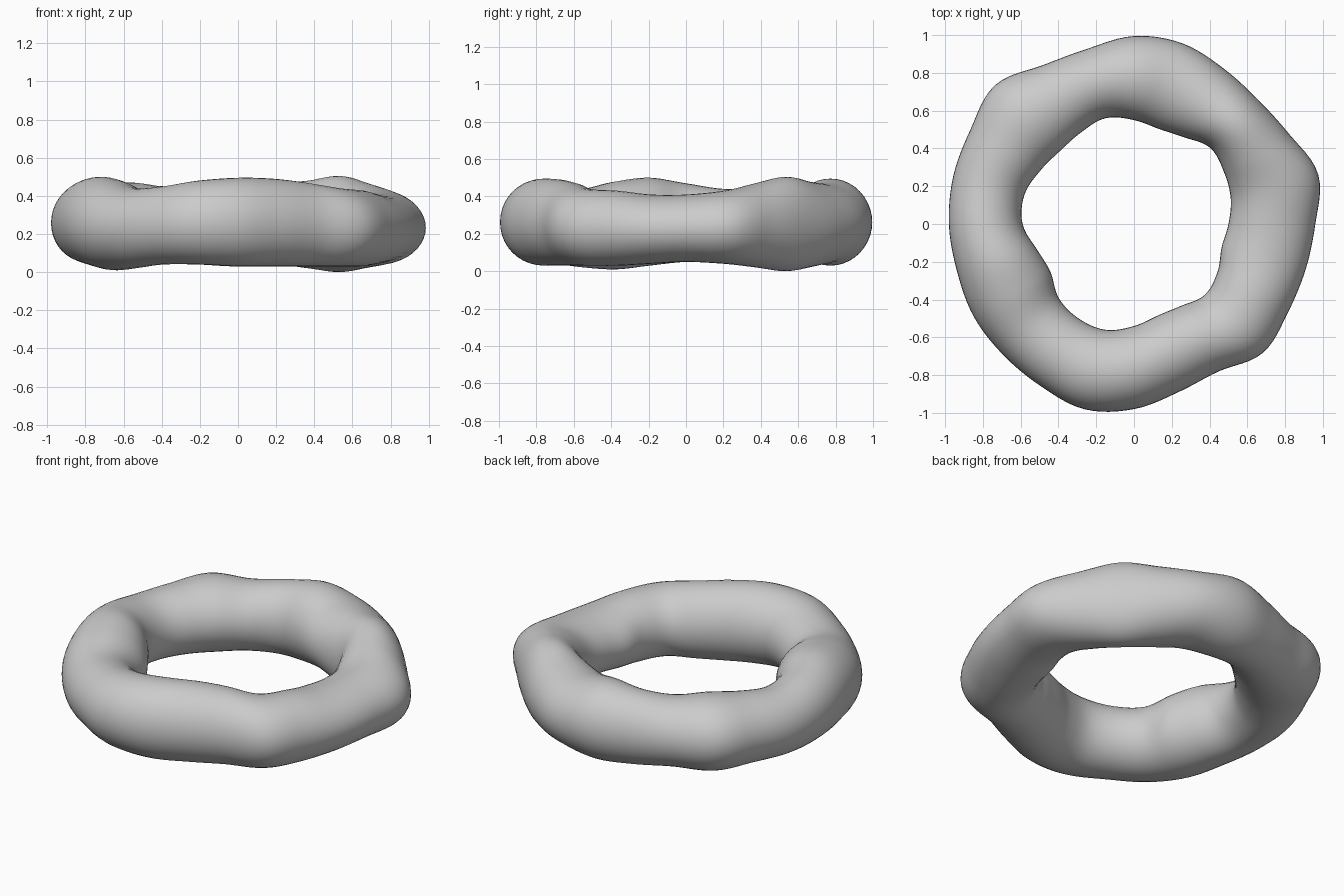
import bpy
import bmesh
from math import cos, sin, pi

default_cube = bpy.data.objects.get("Cube")
if default_cube:
    bpy.data.objects.remove(default_cube, do_unlink=True)

# Profile of the ring in hundredths, at even steps counter-clockwise from +x
OUTER = [96, 101, 95, 93, 95, 99, 99.5, 96, 97, 104, 100, 99,
         98, 97, 98, 98, 99, 101.5, 98, 92, 90, 96.5, 94, 94]
INNER = [50, 53, 55, 57, 53, 52, 55, 58, 56, 55, 57, 60,
         59, 53, 51, 56, 58, 58, 54, 50, 50, 53, 51, 48]
TOP = [41, 43, 47, 50.5, 48, 47, 49.5, 47, 45, 47, 45, 44,
       47, 50, 48, 44, 45, 48, 49.5, 49, 47, 44, 43, 41]
BOTTOM = [5, 4, 2, 0, 2, 4, 3, 4, 5, 4, 5, 5,
          5, 3, 1, 2, 4, 4, 3, 3, 3, 3, 3, 4]

SEGMENTS = 144
SIDES = 40


def smooth_sample(values, fraction):
    """Closed Catmull-Rom interpolation through evenly spaced values."""
    count = len(values)
    position = fraction * count
    index = int(position)
    t = position - index
    a, b, c, d = (values[(index + k) % count] for k in (-1, 0, 1, 2))
    curve = b + t * ((c - a) + t * ((2 * a - 5 * b + 4 * c - d)
                     + t * (3 * (b - c) + d - a))) / 2
    return curve / 100


def make_material(name, color):
    material = bpy.data.materials.new(name)
    material.use_nodes = True
    material.diffuse_color = color
    shader = material.node_tree.nodes["Principled BSDF"]
    shader.inputs["Base Color"].default_value = color
    return material


def build_ring(name, material):
    bm = bmesh.new()
    loops = []
    # One oval cross-section per segment
    for segment in range(SEGMENTS):
        fraction = segment / SEGMENTS
        angle = 2 * pi * fraction
        outer, inner, top, bottom = (
            smooth_sample(values, fraction)
            for values in (OUTER, INNER, TOP, BOTTOM))
        middle_radius, half_width = (outer + inner) / 2, (outer - inner) / 2
        middle_height, half_height = (top + bottom) / 2, (top - bottom) / 2
        loop = []
        for side in range(SIDES):
            turn = 2 * pi * side / SIDES
            radius = middle_radius + half_width * cos(turn)
            height = middle_height + half_height * sin(turn)
            loop.append(bm.verts.new(
                (radius * cos(angle), radius * sin(angle), max(height, 0))))
        loops.append(loop)

    # Bridge neighbouring cross-sections into a closed tube
    for segment in range(SEGMENTS):
        near, far = loops[segment - 1], loops[segment]
        for side in range(SIDES):
            bm.faces.new((near[side - 1], far[side - 1],
                          far[side], near[side]))
    bmesh.ops.recalc_face_normals(bm, faces=bm.faces)

    mesh = bpy.data.meshes.new(name)
    bm.to_mesh(mesh)
    bm.free()
    mesh.materials.append(material)
    mesh.shade_smooth()
    ring = bpy.data.objects.new(name, mesh)
    bpy.context.collection.objects.link(ring)
    return ring


grey = make_material("plain_grey", (0.6, 0.6, 0.6, 1))
build_ring("lumpy_ring", grey)
